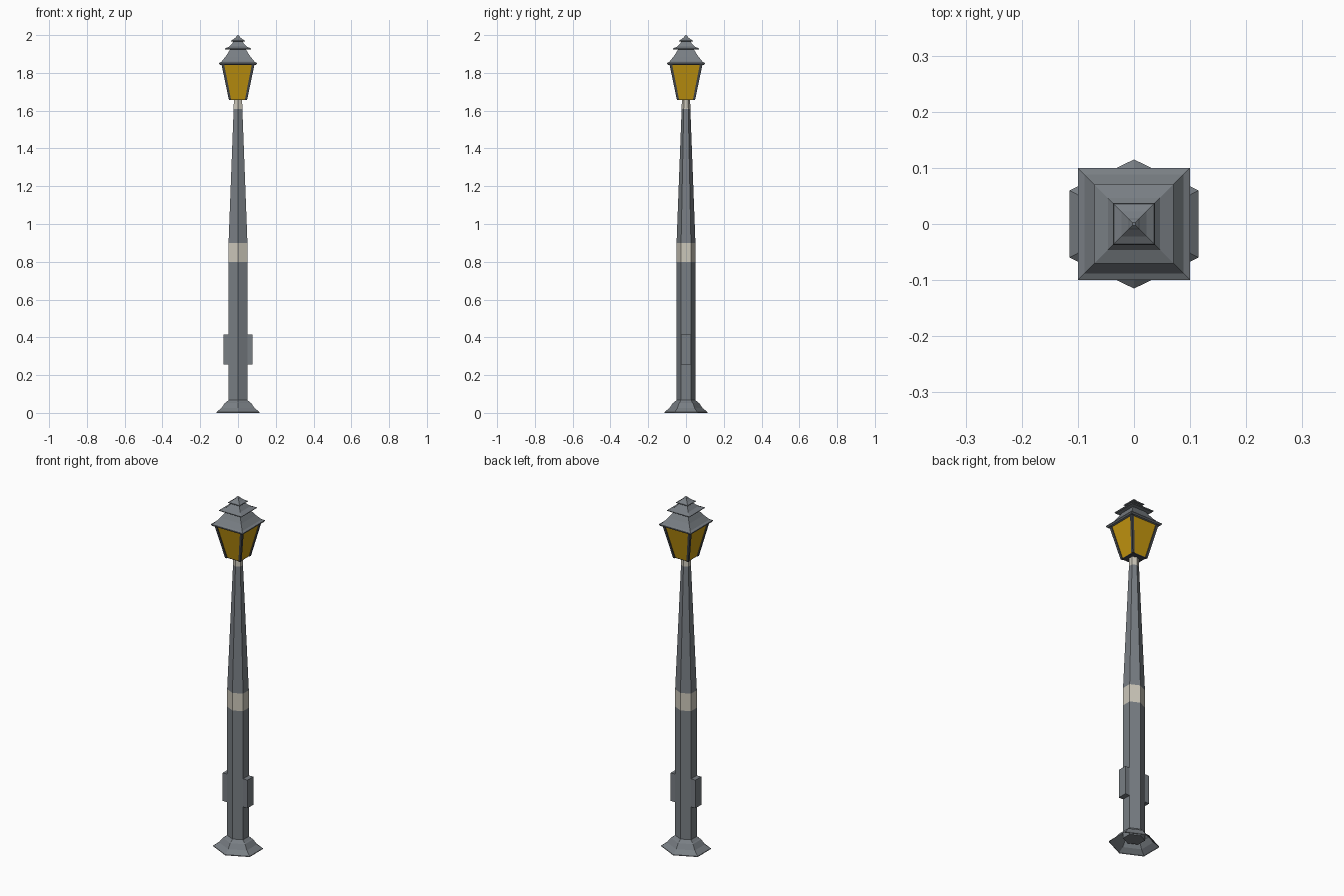
import bpy

if "Cube" in bpy.data.objects:
    bpy.data.objects.remove(bpy.data.objects["Cube"])


def material(name, rgb):
    m = bpy.data.materials.new(name)
    m.diffuse_color = (*rgb, 1)
    m.use_nodes = True
    m.node_tree.nodes["Principled BSDF"].inputs["Base Color"].default_value = m.diffuse_color
    return m


GREY = material("painted_grey", (0.19, 0.21, 0.23))
DARK = material("dark_frame_grey", (0.06, 0.066, 0.074))
CREAM = material("cream_band", (0.60, 0.57, 0.49))
AMBER = material("amber_glass", (0.56, 0.31, 0.005))

# unit cross-sections, counter-clockwise
HEX = [(0, -1), (1, -0.52), (1, 0.52), (0, 1), (-1, 0.52), (-1, -0.52)]
SQUARE = [(-1, -1), (1, -1), (1, 1), (-1, 1)]


def stack(name, section, rings, mats, cap_bottom=True, cap_top=True, band=None):
    """Loft a section through rings of (half width, z, centre x, centre y)."""
    n = len(section)
    verts, faces = [], []
    for ring in rings:
        r, z, cx, cy = (*ring, 0, 0)[:4]
        verts += [(cx + r * x, cy + r * y, z) for x, y in section]
    for k in range(len(rings) - 1):
        for i in range(n):
            j = (i + 1) % n
            faces.append((k * n + i, k * n + j, (k + 1) * n + j, (k + 1) * n + i))
    if cap_bottom:
        faces.append(tuple(reversed(range(n))))
    if cap_top:
        faces.append(tuple(range(len(verts) - n, len(verts))))
    me = bpy.data.meshes.new(name)
    me.from_pydata(verts, [], faces)
    for m in mats:
        me.materials.append(m)
    if band:
        for p in me.polygons:
            p.material_index = int(band(p.center.z))
    ob = bpy.data.objects.new(name, me)
    bpy.context.collection.objects.link(ob)
    return ob


# flared hexagonal foot, open underneath
stack("foot", HEX, [(0.115, 0), (0.115, 0.004), (0.088, 0.025), (0.070, 0.052),
                    (0.063, 0.056), (0.050, 0.068)], [GREY], False, False)

# hexagonal post with two cream bands
stack("post", HEX, [(0.05, 0.03), (0.05, 0.80), (0.05, 0.90), (0.023, 1.61), (0.022, 1.66)],
      [GREY, CREAM], band=lambda z: 0.8 < z < 0.9 or 1.61 < z < 1.655)

# service boxes on both sides of the post
for side, label in ((-1, "left"), (1, "right")):
    c = side * 0.052
    stack(label + "_service_box", SQUARE, [(0.026, 0.255, c), (0.026, 0.415, c)], [GREY])

# lantern: glass, floor plate and four leaning corner bars
stack("lantern_glass", SQUARE, [(0.044, 1.66), (0.083, 1.848)], [AMBER], False, False)
stack("lantern_floor", SQUARE, [(0.043, 1.656), (0.044, 1.661)], [DARK])
for i, (sx, sy) in enumerate(SQUARE):
    stack(f"lantern_corner_bar_{i + 1}", SQUARE,
          [(0.006, 1.656, sx * 0.042, sy * 0.042),
           (0.007, 1.848, sx * 0.081, sy * 0.081)], [DARK])

# three-tier roof with thin eaves and a pointed tip
stack("lower_roof", SQUARE, [(0.095, 1.843), (0.10, 1.848), (0.10, 1.853), (0.088, 1.859),
                             (0.066, 1.886), (0.045, 1.918), (0.041, 1.93)], [GREY])
stack("middle_roof", SQUARE, [(0.066, 1.923), (0.070, 1.926), (0.070, 1.929),
                              (0.046, 1.939), (0.026, 1.962), (0.024, 1.97)], [GREY])
stack("top_roof", SQUARE, [(0.034, 1.965), (0.037, 1.968), (0.036, 1.971),
                           (0.022, 1.979), (0.009, 1.991)], [GREY])
stack("roof_tip", SQUARE, [(0.010, 1.990), (0.008, 1.995), (0.003, 2.0)], [GREY])
